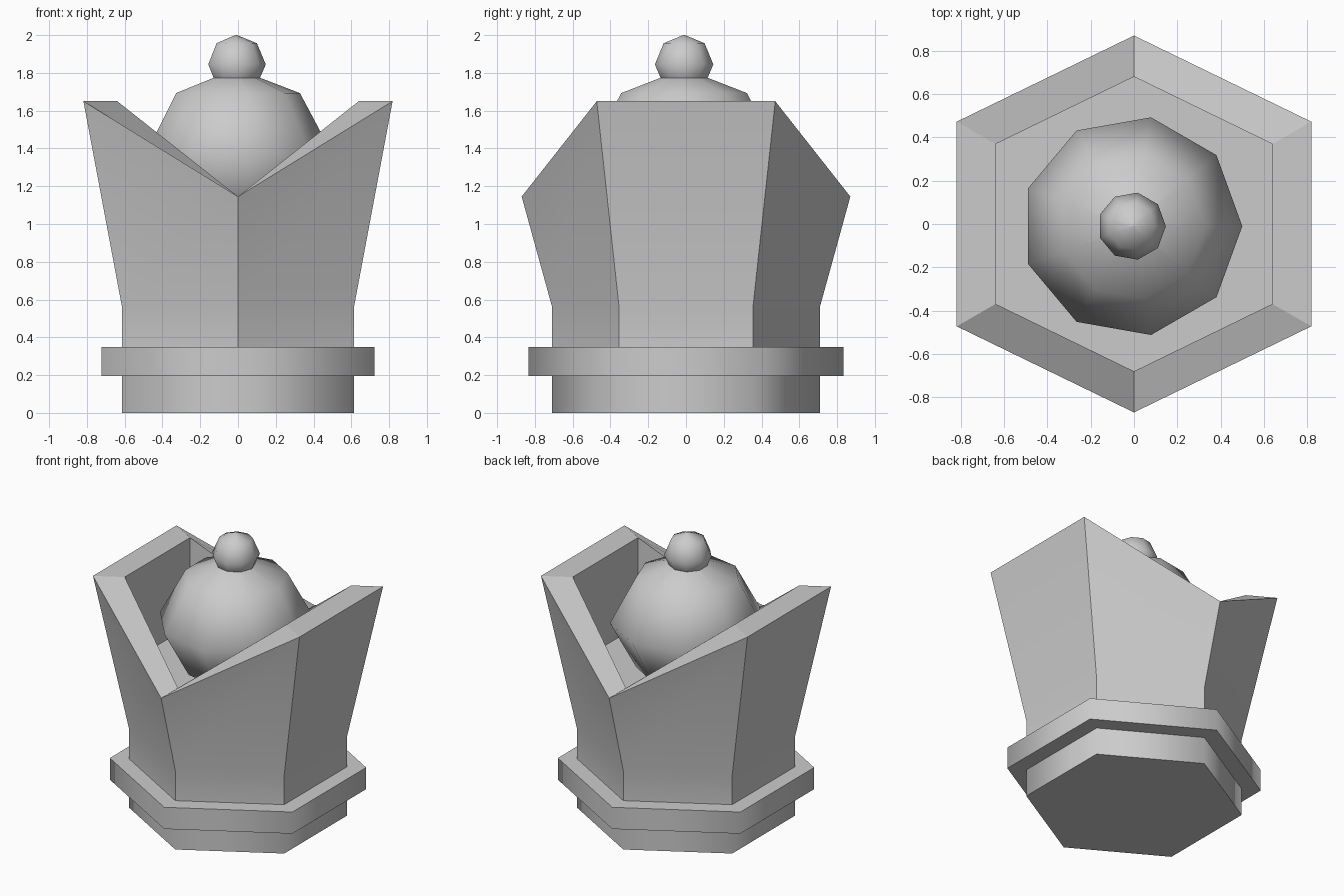
import bpy, bmesh
from math import cos, sin, radians, pi

if "Cube" in bpy.data.objects:
    bpy.data.objects.remove(bpy.data.objects["Cube"])


def loft(name, rings, smooth_angle):
    """Skin a list of equal-sized point rings and cap both ends."""
    bm = bmesh.new()
    loops = [[bm.verts.new(p) for p in ring] for ring in rings]
    n = len(loops[0])
    for a, b in zip(loops, loops[1:]):
        for i in range(n):
            j = (i + 1) % n
            bm.faces.new((a[i], a[j], b[j], b[i]))
    bm.faces.new(loops[0][::-1])
    bm.faces.new(loops[-1])
    bmesh.ops.remove_doubles(bm, verts=bm.verts, dist=1e-5)
    bmesh.ops.recalc_face_normals(bm, faces=bm.faces)
    mesh = bpy.data.meshes.new(name)
    bm.to_mesh(mesh)
    bm.free()
    obj = bpy.data.objects.new(name, mesh)
    bpy.context.collection.objects.link(obj)
    bpy.ops.object.select_all(action='DESELECT')
    obj.select_set(True)
    bpy.context.view_layer.objects.active = obj
    bpy.ops.object.shade_smooth_by_angle(angle=radians(smooth_angle))
    return obj


def ring(n, r, z, start=0.0, x=0.0, y=0.0):
    return [(x + r * cos(start + 2 * pi * i / n),
             y + r * sin(start + 2 * pi * i / n), z) for i in range(n)]


def hexagon(r, z):
    return ring(6, r, z, pi / 2)


def crown_ring(r_low, z_low, r_high, z_high):
    """Hexagon whose front and back corners dip to form the notches."""
    low, high = hexagon(r_low, z_low), hexagon(r_high, z_high)
    return [low[i] if i % 3 == 0 else high[i] for i in range(6)]


# Foot and collar
loft("base", [hexagon(0.71, 0), hexagon(0.71, 0.2)], 65)
loft("collar", [hexagon(0.835, 0.195), hexagon(0.835, 0.35)], 65)

# Flared crown with a hollow, straight-walled top
loft("crown", [
    hexagon(0.71, 0.35),
    hexagon(0.71, 0.565),
    crown_ring(0.87, 1.145, 0.945, 1.65),
    crown_ring(0.68, 1.145, 0.738, 1.65),
    crown_ring(0.68, 1.02, 0.738, 1.02),
], 25)


# Nine-sided dome and finial balls
def ball(name, profile):
    rings = [ring(9, r, z, x=-0.01, y=-0.01) for r, z in profile]
    tip = profile[-1]
    obj = loft(name, rings, 60)
    return obj


ball("dome", [(0.02, 0.92), (0.338, 1.047), (0.51, 1.37),
              (0.338, 1.693), (0.02, 1.815)])
ball("finial", [(0.005, 1.69), (0.11, 1.735), (0.157, 1.845),
                (0.11, 1.957), (0.005, 2.0)])
